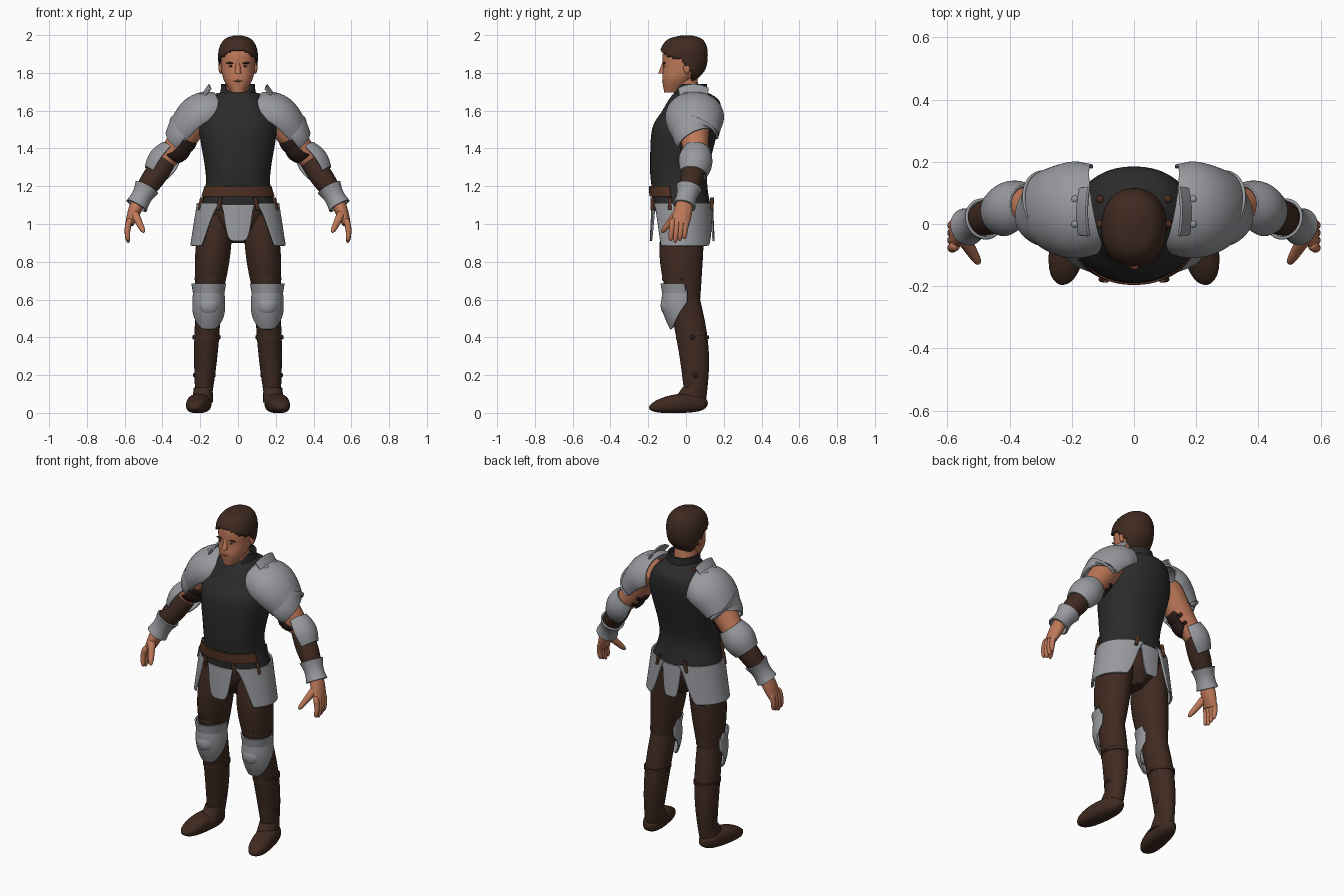
import bpy, bmesh, math
from math import pi, sin, cos
from mathutils import Vector

if "Cube" in bpy.data.objects:
    bpy.data.objects.remove(bpy.data.objects["Cube"])

FRONT, BACK = -pi / 2, pi / 2


def material(name, red, green, blue):
    mat = bpy.data.materials.new(name)
    mat.use_nodes = True
    mat.diffuse_color = (red, green, blue, 1)
    for node in mat.node_tree.nodes:
        if node.type == 'BSDF_PRINCIPLED':
            node.inputs["Base Color"].default_value = (red, green, blue, 1)
    return mat


STEEL = material("steel grey", .31, .32, .34)
BLACK = material("black plate", .024, .024, .024)
BROWN = material("dark brown cloth and hair", .05, .023, .015)
LEATHER = material("red brown leather", .08, .03, .016)
SKIN = material("skin", .52, .19, .1)
LIPS = material("lips", .36, .12, .07)
DARK = material("dark strap", .025, .012, .01)
WHITE = material("eye white", .5, .4, .35)


def finish(name, bm, mat, mirror, shell=False):
    """Turn the bmesh into a smooth object, paired across x and thickened on request."""
    bmesh.ops.recalc_face_normals(bm, faces=bm.faces)
    mesh = bpy.data.meshes.new(name)
    bm.to_mesh(mesh)
    bm.free()
    mesh.materials.append(mat)
    mesh.shade_smooth()
    mesh.set_sharp_from_angle(angle=pi / 4)
    obj = bpy.data.objects.new(name, mesh)
    bpy.context.collection.objects.link(obj)
    if shell:
        solid = obj.modifiers.new("thickness", 'SOLIDIFY')
        solid.thickness = .01
        solid.offset = 0
    if mirror:
        obj.modifiers.new("mirror", 'MIRROR')


def column(profile, steps=8):
    """Smooth rings on the middle plane through (y, z, half width, half depth)."""
    keys = [Vector(key) for key in profile]
    keys = [keys[0] * 2 - keys[1]] + keys + [keys[-1] * 2 - keys[-2]]
    rings = []
    for a, b, c, d in zip(keys, keys[1:], keys[2:], keys[3:]):
        for step in range(steps + 1):
            t = step / steps
            key = b + ((c - a) * t + (a * 2 - b * 5 + c * 4 - d) * t ** 2
                       + (b * 3 - a - c * 3 + d) * t ** 3) / 2
            if step or not rings:
                rings.append((Vector((0, key[0], key[1])), key[2], key[3]))
    return rings


def loft(name, mat, rings, flat=True, ref=(0, 1, 0), power=2, sides=40,
         arc=None, keep=None, shell=False):
    """Skin the rings; arc(v) opens them to a curved plate, keep(point) trims faces."""
    bm = bmesh.new()
    rows, last = [], len(rings) - 1
    for i, (centre, wide, deep) in enumerate(rings):
        along = rings[min(i + 1, last)][0] - rings[max(i - 1, 0)][0]
        along = Vector((0, 0, 1)) if flat else along.normalized()
        deep_axis = Vector(ref)
        deep_axis = (deep_axis - along * along.dot(deep_axis)).normalized()
        wide_axis = deep_axis.cross(along)
        low, high = arc(i / last) if arc else (0, 2 * pi)
        row = []
        for j in range(sides + bool(arc)):
            angle = low + (high - low) * j / sides
            c, s = cos(angle), sin(angle)
            size = (abs(c) ** power + abs(s) ** power) ** (-1 / power)
            point = centre + (wide_axis * wide * c + deep_axis * deep * s) * size
            point.z = max(point.z, 0)
            row.append(bm.verts.new(point))
        rows.append(row)
    for lower, upper in zip(rows, rows[1:]):
        for j in range(sides):
            k = (j + 1) % len(lower)
            bm.faces.new((lower[j], lower[k], upper[k], upper[j]))
    if keep or not shell:
        bm.faces.new(rows[0])
        bm.faces.new(rows[-1])
    if keep:
        cut = [face for face in bm.faces if not keep(face.calc_center_median())]
        bmesh.ops.delete(bm, geom=cut, context='FACES')
    finish(name, bm, mat, rings[0][0].x > 0, shell)


def limb(name, mat, start, end, first, final, bulge=0, bow=(0, 0, 0), dome=False,
         steps=16, **options):
    """Loft from start to end with tapering radii, a swollen middle and a bowed axis."""
    first, final = (r if isinstance(r, tuple) else (r, r) for r in (first, final))
    rings = []
    for i in range(steps + 1):
        c = cos(pi * i / steps)
        v = (1 - c) / 2
        swell = sin(pi * v)
        centre = Vector(start).lerp(Vector(end), v) + Vector(bow) * swell
        cap = max(.1, (1 - abs(c) ** 6) ** .5) if dome else 1
        wide, deep = (cap * (a + (b - a) * v + bulge * swell) for a, b in zip(first, final))
        rings.append((centre, wide, deep))
    loft(name, mat, rings, **options)


def ball(name, mat, place, size):
    bm = bmesh.new()
    bmesh.ops.create_uvsphere(bm, u_segments=16, v_segments=10, radius=1)
    bmesh.ops.scale(bm, vec=size, verts=bm.verts)
    bmesh.ops.translate(bm, vec=place, verts=bm.verts)
    finish(name, bm, mat, place[0] > 0)


def span(middle, half):
    return lambda v: (middle - half, middle + half)


# Joints of the left side
shoulder, elbow, wrist = Vector((.19, .05, 1.6)), Vector((.38, .06, 1.34)), Vector((.52, 0, 1.14))
knuckles = Vector((.575, -.03, 1))
hip, knee, ankle = Vector((.115, -.01, 1.05)), Vector((.155, -.01, .6)), Vector((.184, .05, .05))

# Head, with the hair as a trimmed shell just outside it
head = column([(-.075, 1.695, .035, .04), (-.045, 1.76, .074, .08), (-.02, 1.82, .088, .103),
               (-.015, 1.91, .089, .106), (-.008, 1.965, .06, .075), (0, 1.986, .01, .012)])
loft("head", SKIN, head, power=2.2)
loft("hair", BROWN, [(c + Vector((0, .004, .008)), wide + .009, deep + .014)
                     for c, wide, deep in head], power=2.2, sides=80, shell=True,
     keep=lambda p: p.z > 1.92 - 5 * p.x ** 2
     or p.z > 1.745 and p.y > min(.03, (1.84 - p.z) * .8))
limb("nose", SKIN, (0, -.113, 1.86), (0, -.129, 1.798), (.009, .01), (.016, .018))
limb("neck", SKIN, (0, .01, 1.62), (0, -.005, 1.8), .072, .06)
ball("ears", SKIN, (.091, .005, 1.825), (.012, .018, .03))
ball("eye_whites", WHITE, (.038, -.115, 1.835), (.013, .005, .004))
ball("pupils", DARK, (.038, -.118, 1.836), (.007, .004, .005))
ball("eyebrows", BROWN, (.04, -.115, 1.852), (.024, .008, .005))
ball("mouth", LIPS, (0, -.122, 1.757), (.024, .006, .005))

# Torso armour, collar and belt
loft("breastplate", BLACK, column([
    (-.02, 1.07, .21, .155), (-.035, 1.2, .172, .148), (-.035, 1.3, .175, .155),
    (-.005, 1.5, .205, .175), (.03, 1.6, .18, .155), (.04, 1.66, .14, .13),
    (.02, 1.71, .08, .07)]), power=2.2)
limb("collar", BLACK, (0, .02, 1.68), (0, .022, 1.74), .09, .084, shell=True,
     arc=lambda v: (FRONT + .3 + .9 * v, FRONT + 2 * pi - .3 - .9 * v))
limb("belt", LEATHER, (0, -.03, 1.145), (0, -.038, 1.2), (.197, .159), (.179, .153), power=2.2,
     arc=span(FRONT, 1.25), shell=True)
for place, x, y in (("front", .09, -.178), ("side", .19, -.085), ("rear", .085, .137)):
    limb(place + "_belt_straps", LEATHER, (x, y, 1.14), (x + .015, y, 1.075), .011, .009)
for place, y in (("front", 0), ("rear", .08)):
    ball(place + "_collar_rivets", LEATHER, (.11, y, 1.685), (.012, .012, .008))
    ball(place + "_shoulder_rivets", STEEL, (.19, y, 1.69), (.012, .012, .01))

# Hip plates
limb("side_hip_plates", STEEL, (.001, -.02, .885), (.001, -.02, 1.11), (.247, .172), (.212, .163),
     shell=True, arc=lambda v: (FRONT + .9 - .5 * v ** 1.5, BACK - .68 + v / 2))
for place, middle, half in (("front", FRONT, .37), ("rear", BACK, .27)):
    limb(place + "_hip_plate", STEEL, (0, -.02, .91), (0, -.02, 1.1), (.235, .167), (.21, .158),
         shell=True, arc=lambda v: span(middle, .05 + half * v ** .5)(v))

# Trousers and boots
limb("trouser_seat", BROWN, (0, -.01, .9), (0, -.015, 1.1), (.04, .07), (.18, .135), .03)
limb("thighs", BROWN, hip, knee, (.085, .11), (.066, .085), .017, (0, -.015, 0))
limb("shins", BROWN, knee, ankle, (.066, .085), (.04, .054), .01, (0, .021, 0))
limb("boots", BROWN, (.18, .115, .05), (.235, -.195, .025), (.042, .04), (.042, .025), .018,
     (0, 0, .012), dome=True, flat=False, ref=(0, 0, 1), power=2.6)
limb("boot_cuffs", BROWN, (.188, .012, .055), (.184, .043, .135), (.055, .085), (.05, .062))
for place, centre, wide, deep in (("thigh", (.148, -.023, .71), .076, .104),
                                  ("calf", (.167, .034, .4), .069, .087),
                                  ("ankle", (.178, .048, .2), .054, .068)):
    centre, rise = Vector(centre), Vector((0, 0, .01))
    limb(place + "_straps", BROWN, centre - rise, centre + rise, (wide, deep), (wide, deep))
    for side, way in (("outer", 1), ("inner", -1)):
        ball(f"{place}_{side}_buckles", DARK, centre + Vector((wide * way, 0, 0)),
             (.006, .014, .012))

# Knee guards: a flared top over a domed cap and a pointed lower edge
limb("knee_guards", STEEL, knee + Vector((0, .01, -.155)), knee + Vector((0, -.015, .05)),
     (.066, .08), (.077, .095), .01, (0, -.01, 0), shell=True,
     arc=lambda v: span(FRONT, .3 + 1.6 * min(1, v * 1.6))(v))
limb("knee_flares", STEEL, knee + Vector((0, -.015, .02)), knee + Vector((0, -.015, .085)),
     (.076, .094), (.087, .105), shell=True, arc=lambda v: span(FRONT, 1.9 - .2 * v)(v))
ball("knee_caps", STEEL, knee + Vector((0, -.075, -.03)), (.06, .05, .062))

# Arms and hands
limb("upper_arms", SKIN, shoulder, elbow, (.08, .085), .056, .006, (-.005, -.01, 0), flat=False)
limb("forearm_sleeves", BROWN, elbow, wrist, .055, .04, .013, flat=False)
for place, t in (("upper", .56), ("lower", .72)):
    limb(place + "_arm_straps", DARK, shoulder.lerp(elbow, t), shoulder.lerp(elbow, t + .06),
         .077, .075, bow=(-.005, -.008, 0), flat=False, arc=span(-.3, 1.2), shell=True)
limb("palms", SKIN, wrist, knuckles, (.035, .038), (.022, .047), .006, flat=False)
for i, finger in enumerate(("index", "middle", "ring", "little")):
    base = knuckles + Vector((-.005, .024 * i - .04, .03))
    limb(finger + "_fingers", SKIN, base, base + Vector((.01, -.012, -.13 + .01 * abs(i - 1))),
         .018, .012, bow=(.01, 0, 0), dome=True, flat=False, sides=16)
limb("thumbs", SKIN, (.555, -.035, 1.07), (.498, -.128, .955), .025, .013, dome=True, flat=False)

# Shoulder, elbow and wrist armour
limb("shoulder_guards", STEEL, (.115, .055, 1.59), shoulder.lerp(elbow, .52), (.105, .135),
     (.09, .115), .025, (0, -.01, .03), flat=False, arc=span(pi, 1.85), shell=True)
limb("shoulder_crests", STEEL, (.1, .04, 1.6), (.14, .04, 1.585), (.147, .15), (.118, .14),
     flat=False, arc=span(pi, .55), shell=True)
limb("upper_arm_plates", STEEL, shoulder.lerp(elbow, .38), shoulder.lerp(elbow, .6),
     (.108, .124), (.086, .102), bow=(0, -.01, 0), flat=False, arc=span(pi, 1.7), shell=True)
limb("elbow_guards", STEEL, elbow.lerp(shoulder, .2), elbow.lerp(wrist, .38), .066, .068, .02,
     flat=False, arc=span(.8 * pi, 1.85), shell=True)
limb("wrist_guards", STEEL, wrist.lerp(elbow, .27), wrist.lerp(knuckles, .32), .063, .056, -.01,
     flat=False, shell=True)
